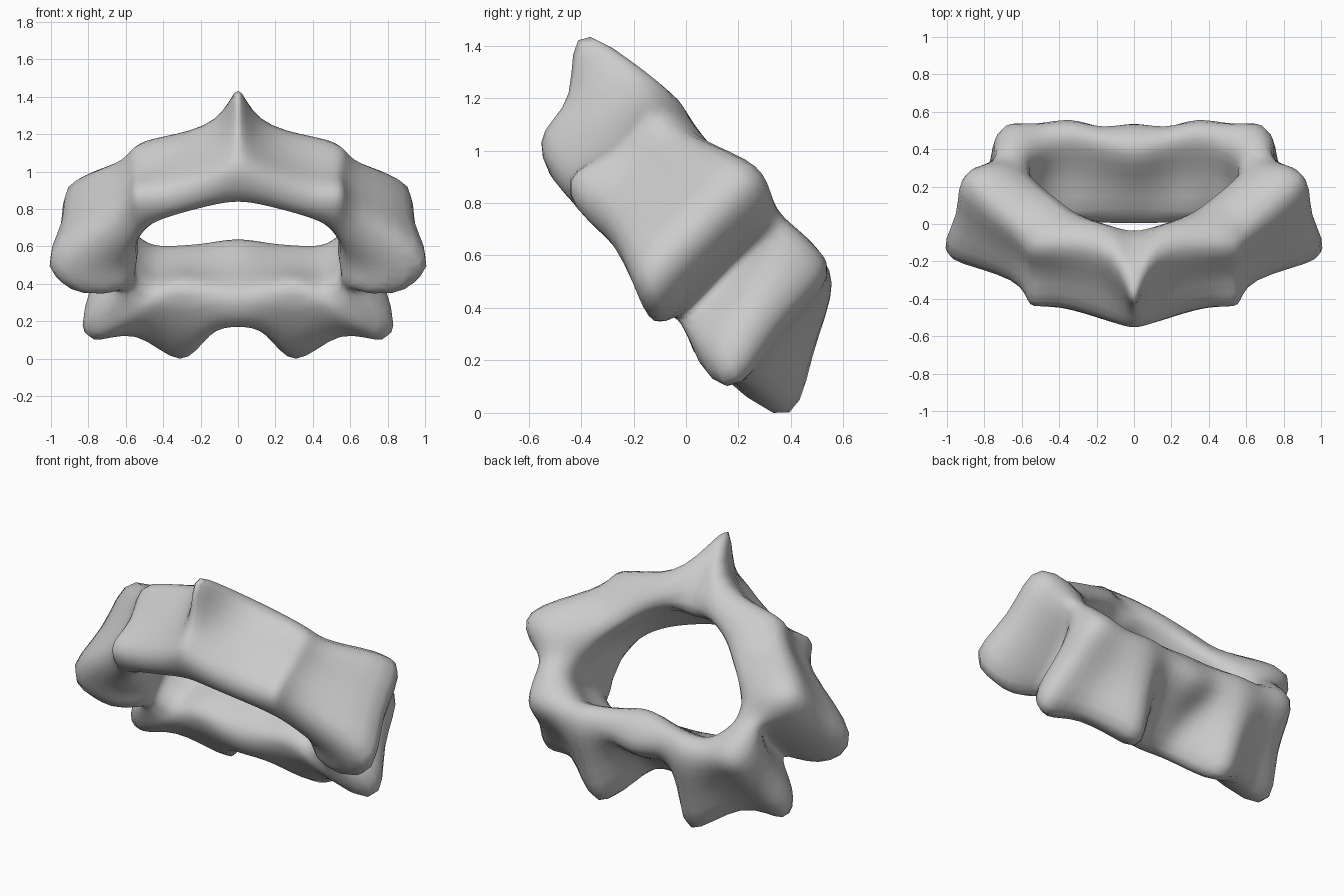
import bpy
from mathutils import Vector

if "Cube" in bpy.data.objects:
    bpy.data.objects.remove(bpy.data.objects["Cube"])

# Tilted collar: each station around the right half is
# outer-low (x, v, n), outer-high (x, v, n), inner-high (x, v), inner-low (x, v)
# where v runs up the tilted ring plane and n runs along the ring axis.
stations = [
    (0, .66, -.15, 0, .86, .25, 0, .36, 0, .43),               # central spike
    (.14, .60, -.16, .12, .57, .31, .13, .35, .16, .40),
    (.40, .48, -.16, .40, .47, .29, .28, .26, .36, .33),
    (.56, .465, -.17, .55, .42, .27, .38, .16, .49, .24),      # small horn
    (.65, .28, -.15, .64, .28, .29, .47, .06, .56, .12),
    (.99, .03, -.23, .88, .06, .38, .54, -.04, .57, 0),        # side lobe
    (.83, -.16, -.28, .82, -.10, .33, .57, -.10, .565, -.08),
    (.66, -.20, -.18, .76, -.18, .31, .575, -.16, .56, -.15),  # side notch
    (.79, -.36, -.20, .73, -.27, .32, .56, -.22, .54, -.20),   # rear corner
    (.78, -.52, -.26, .69, -.43, .33, .50, -.29, .48, -.24),
    (.55, -.53, -.20, .53, -.47, .30, .42, -.33, .40, -.24),
    (.31, -.73, -.19, .34, -.49, .31, .30, -.33, .30, -.23),   # rear tooth
    (.15, -.51, -.22, .17, -.48, .27, .16, -.31, .16, -.23),
    (0, -.44, -.24, 0, -.51, .27, 0, -.28, 0, -.23),
]
# Shift (x, v) of the outer wall's middle, by station
mid_shift = {0: (0, -.05), 1: (0, .01), 3: (-.01, -.02), 4: (.01, .02),
             7: (-.05, 0), 10: (0, -.03), 11: (0, -.04)}
V = Vector((0, -.67, .74))
N = Vector((0, .74, .67))
C = Vector((0, 0, .65))


def place(x, v, n):
    return C + Vector((x, 0, 0)) + V * v + N * n


def section(i, side):
    s = stations[i]
    ol, oh = place(*s[0:3]), place(*s[3:6])
    ih, il = place(s[6], s[7], .30), place(s[8], s[9], -.20)
    dx, dv = mid_shift.get(i, (0, 0))
    om = (ol + oh) / 2 + Vector((dx, 0, 0)) + V * dv
    loop = [ol, om, oh, ih, (ih + il) / 2, il]
    return [Vector((p.x * side, p.y, p.z)) for p in loop]


# Right half, then the mirrored left half back up to the start
last = len(stations) - 1
rings = [section(i, 1) for i in range(last + 1)]
rings += [section(i, -1) for i in range(last - 1, 0, -1)]
verts = [p for r in rings for p in r]
R, K = len(rings), 6
faces = []
for i in range(R):
    j = (i + 1) % R
    for k in range(K):
        m = (k + 1) % K
        faces.append((i * K + k, i * K + m, j * K + m, j * K + k))

mesh = bpy.data.meshes.new("collar")
mesh.from_pydata(verts, [], faces)
collar = bpy.data.objects.new("collar", mesh)
bpy.context.collection.objects.link(collar)
sub = collar.modifiers.new("smooth", 'SUBSURF')
sub.levels = sub.render_levels = 2

# Push the cage outward so the smooth surface meets the measured points
for _ in range(5):
    ev = collar.evaluated_get(bpy.context.evaluated_depsgraph_get())
    shift = [verts[i] - ev.data.vertices[i].co for i in range(len(verts))]
    for vert, d in zip(mesh.vertices, shift):
        vert.co += d * .85
    mesh.update()
    collar.update_tag()
    bpy.context.view_layer.update()

# Consistent outward normals and smooth shading
bpy.context.view_layer.objects.active = collar
collar.select_set(True)
bpy.ops.object.mode_set(mode='EDIT')
bpy.ops.mesh.select_all(action='SELECT')
bpy.ops.mesh.normals_make_consistent(inside=False)
bpy.ops.object.mode_set(mode='OBJECT')
bpy.ops.object.shade_smooth()
